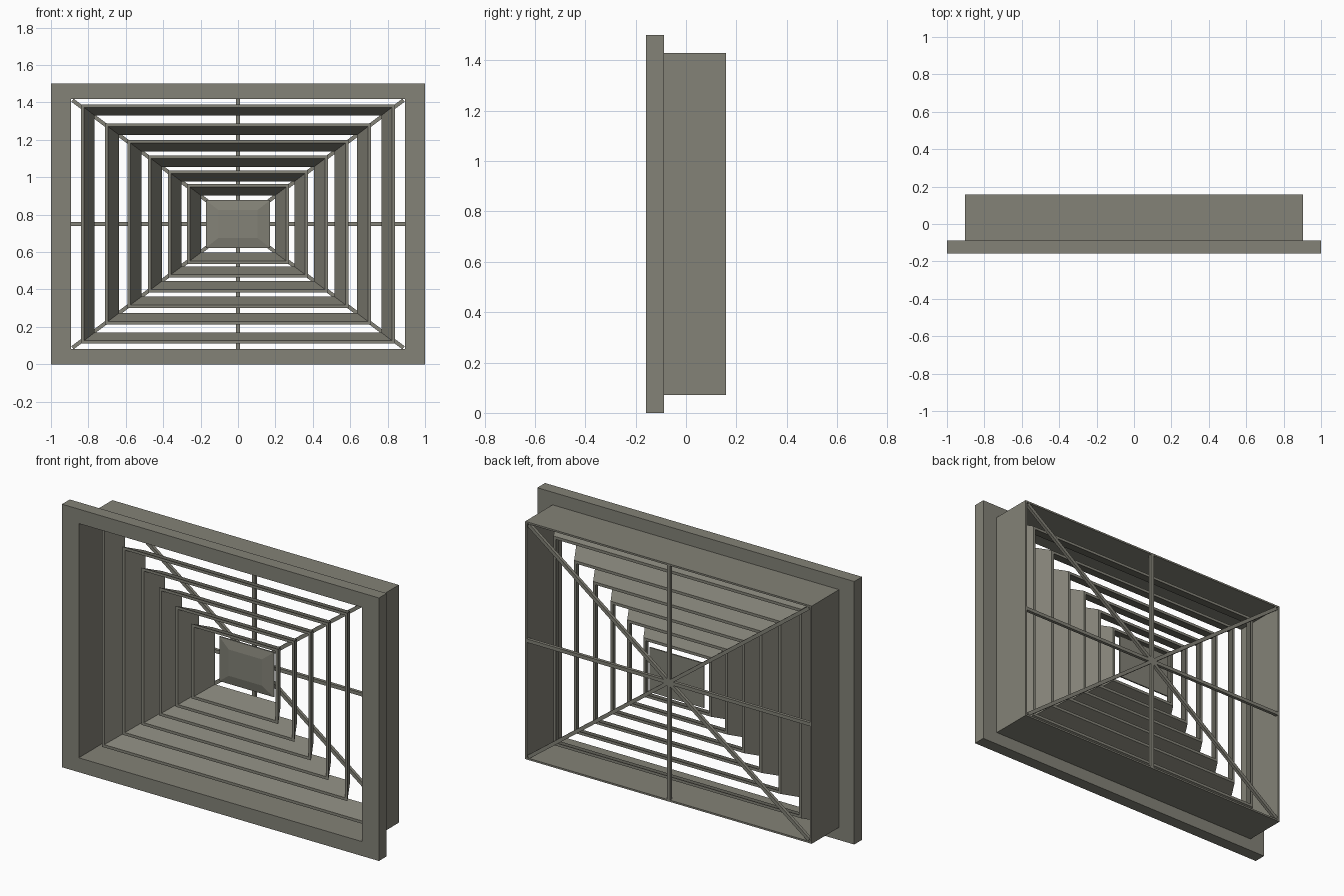
import bpy, bmesh, math

if "Cube" in bpy.data.objects:
    bpy.data.objects.remove(bpy.data.objects["Cube"])

ZC = 0.75  # height of the vent centre

# dark olive-grey painted metal
metal = bpy.data.materials.new("dark_metal")
metal.diffuse_color = (0.228, 0.223, 0.184, 1)
metal.use_nodes = True
metal.node_tree.nodes["Principled BSDF"].inputs["Base Color"].default_value = metal.diffuse_color


def finish(name, bm):
    bmesh.ops.recalc_face_normals(bm, faces=bm.faces)
    me = bpy.data.meshes.new(name)
    bm.to_mesh(me)
    bm.free()
    me.materials.append(metal)
    ob = bpy.data.objects.new(name, me)
    bpy.context.collection.objects.link(ob)
    return ob


def rect_loop(bm, hx, hz, y):
    return [bm.verts.new((sx * hx, y, ZC + sz * hz))
            for sx, sz in ((-1, -1), (1, -1), (1, 1), (-1, 1))]


def bridge(bm, a, b):
    for i in range(4):
        j = (i + 1) % 4
        bm.faces.new((a[i], a[j], b[j], b[i]))


def mitred_ring(name, profile):
    """Closed (half width, half height, y) profile swept round a rectangle."""
    bm = bmesh.new()
    loops = [rect_loop(bm, *p) for p in profile]
    for a, b in zip(loops, loops[1:] + loops[:1]):
        bridge(bm, a, b)
    return finish(name, bm)


def bar(name, length, angle, w=0.02, y0=0.14, y1=0.158):
    bm = bmesh.new()
    c, s = math.cos(angle), math.sin(angle)
    ends = []
    for y in (y0, y1):
        ends.append([bm.verts.new((u * c - v * s, y, ZC + u * s + v * c))
                     for u, v in ((-length, -w / 2), (length, -w / 2),
                                  (length, w / 2), (-length, w / 2))])
    bridge(bm, *ends)
    bm.faces.new(ends[0])
    bm.faces.new(ends[1])
    return finish(name, bm)


# front flange and duct collar, one stepped section
mitred_ring("flange_and_collar", [
    (1.0, 0.75, -0.158), (1.0, 0.75, -0.088), (0.904, 0.678, -0.088),
    (0.904, 0.678, 0.158), (0.894, 0.668, 0.158), (0.894, 0.668, -0.158)])

# six nested slanted louvres, narrowing towards the back
T, YF, YB = 0.016, -0.028, 0.077
sizes = [(0.84, 0.64), (0.71, 0.536), (0.59, 0.448),
         (0.48, 0.365), (0.375, 0.287), (0.273, 0.213)]
for i, (hx, hz) in enumerate(sizes):
    dx, dz = 0.058, 0.044
    mitred_ring(f"louvre_{i + 1}", [
        (hx, hz, YF), (hx - dx, hz - dz, YB),
        (hx - dx - T, hz - dz - T, YB), (hx - T, hz - T, YF)])

# shallow raised centre plate
bm = bmesh.new()
back = rect_loop(bm, 0.172, 0.127, 0.085)
rim = rect_loop(bm, 0.172, 0.127, 0.077)
front = rect_loop(bm, 0.105, 0.075, 0.066)
bridge(bm, back, rim)
bridge(bm, rim, front)
bm.faces.new(back)
bm.faces.new(front)
finish("centre_plate", bm)

# support bars across the back opening
diag = math.atan2(0.67, 0.896)
bar("horizontal_bar", 0.896, 0)
bar("vertical_bar", 0.67, math.pi / 2)
bar("diagonal_bar_a", 1.105, diag)
bar("diagonal_bar_b", 1.105, -diag)
